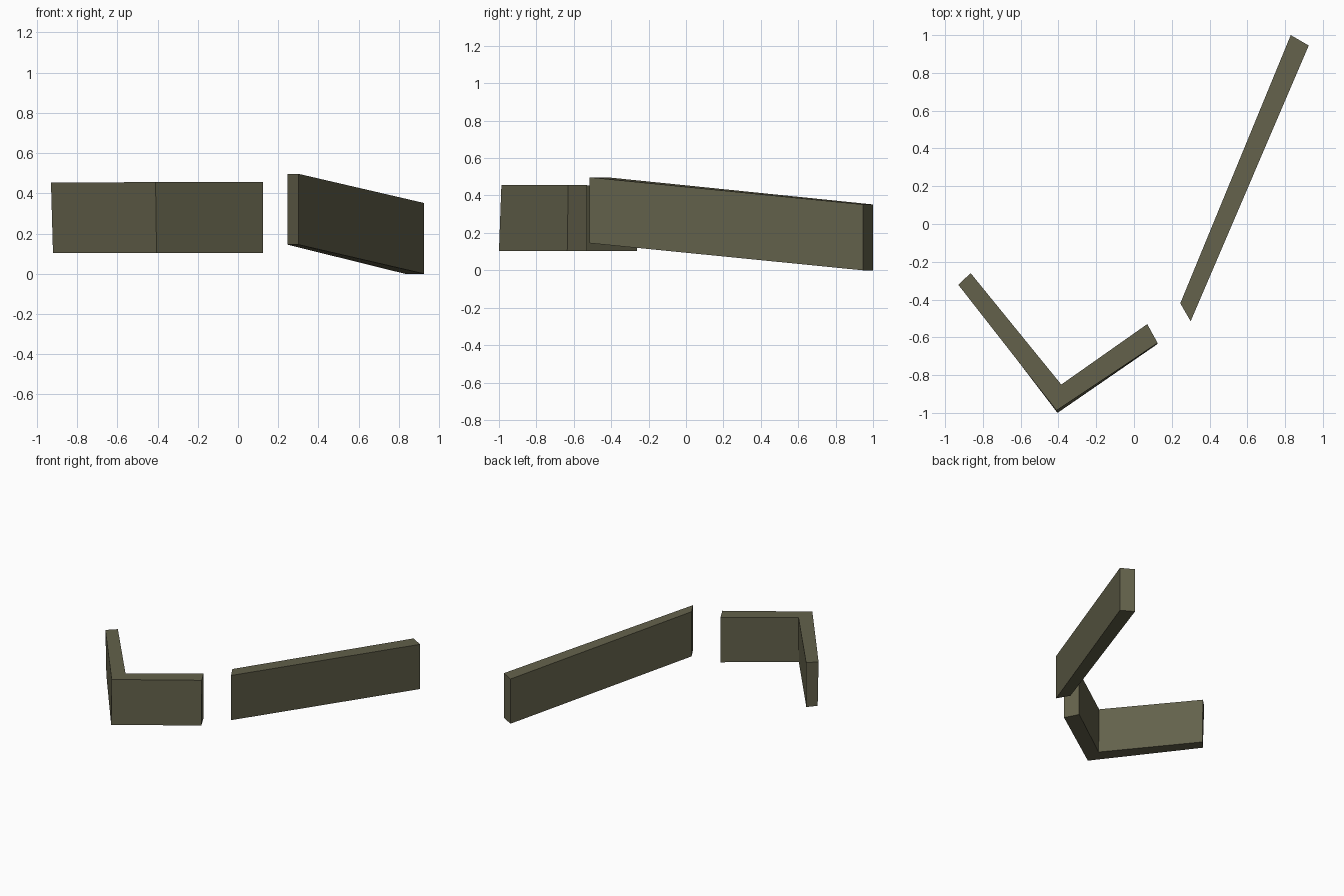
import bpy, bmesh

if "Cube" in bpy.data.objects:
    bpy.data.objects.remove(bpy.data.objects["Cube"])

olive = bpy.data.materials.new("dark olive")
olive.diffuse_color = (0.125, 0.12, 0.07, 1)
olive.use_nodes = True
olive.node_tree.nodes["Principled BSDF"].inputs["Base Color"].default_value = olive.diffuse_color


def wall(name, bottom, top):
    """Closed flat-shaded wall from matching bottom and top outlines, made of quad segments.
    The outline runs along the outer side, then back along the inner side."""
    bm = bmesh.new()
    lo = [bm.verts.new(p) for p in bottom]
    hi = [bm.verts.new(p) for p in top]
    n = len(lo)
    for i in range(n):
        j = (i + 1) % n
        bm.faces.new((lo[i], lo[j], hi[j], hi[i]))
    for i in range(n // 2 - 1):
        for ring in (lo, hi):
            bm.faces.new((ring[i], ring[i + 1], ring[n - 2 - i], ring[n - 1 - i]))
    bmesh.ops.recalc_face_normals(bm, faces=bm.faces)
    mesh = bpy.data.meshes.new(name)
    bm.to_mesh(mesh)
    bm.free()
    mesh.materials.append(olive)
    ob = bpy.data.objects.new(name, mesh)
    bpy.context.collection.objects.link(ob)


# long wall, dropping towards the back
plan = [(0.30, -0.515, 0.145), (0.925, 0.945, 0.0), (0.83, 1.0, 0.0), (0.245, -0.42, 0.145)]
wall("long_sloping_wall", plan, [(x, y, z + 0.352) for x, y, z in plan])

# bent corner wall, its outer base splayed slightly
wall("corner_wall",
     [(-0.92, -0.325, 0.103), (-0.405, -1.0, 0.103), (0.125, -0.635, 0.103),
      (0.07, -0.53, 0.103), (-0.385, -0.855, 0.103), (-0.865, -0.262, 0.103)],
     [(-0.93, -0.322, 0.453), (-0.41, -0.987, 0.456), (0.125, -0.63, 0.456),
      (0.07, -0.53, 0.456), (-0.385, -0.85, 0.456), (-0.865, -0.26, 0.453)])
